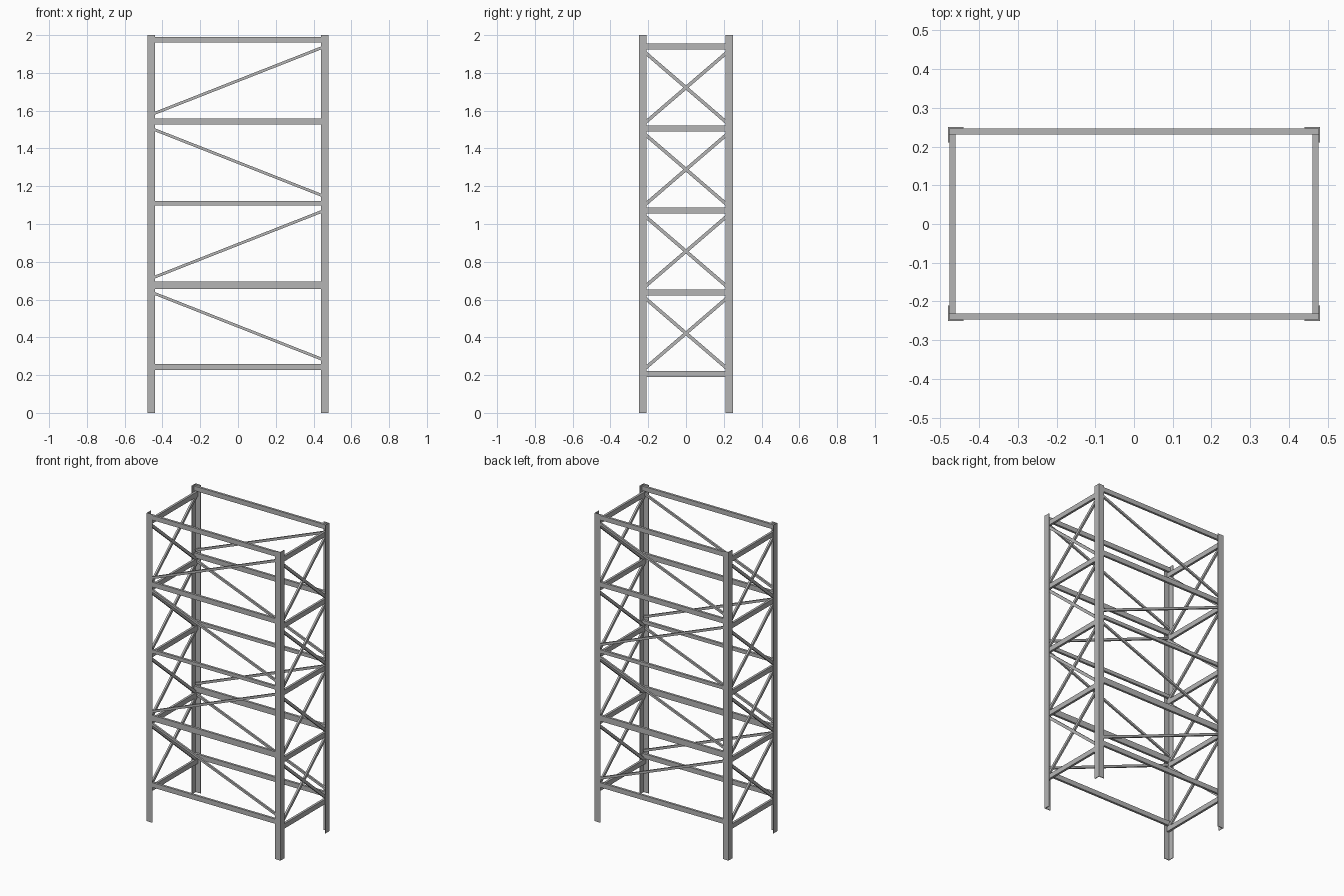
import bpy
import bmesh
from mathutils import Vector, Matrix

cube = bpy.data.objects.get("Cube")
if cube:
    bpy.data.objects.remove(cube, do_unlink=True)

steel = bpy.data.materials.new("grey steel")
steel.use_nodes = True
colour = (0.46, 0.46, 0.46, 1)
steel.diffuse_color = colour
steel.node_tree.nodes["Principled BSDF"].inputs["Base Color"].default_value = colour

HX, HY, TOP = 0.48, 0.25, 2.0      # outer corner of the frame and its height
FLANGE, WALL = 0.04, 0.004         # angle section of the legs
BEAM = 0.015                       # beam depth
PITCH = 0.4335                     # spacing of the levels
RX, RY = HX - WALL - BEAM / 2, HY - WALL - BEAM / 2   # beam centre lines


def finish(name, bm):
    bmesh.ops.recalc_face_normals(bm, faces=bm.faces)
    mesh = bpy.data.meshes.new(name)
    bm.to_mesh(mesh)
    bm.free()
    mesh.materials.append(steel)
    obj = bpy.data.objects.new(name, mesh)
    bpy.context.collection.objects.link(obj)
    return obj


def bar(name, start, end, height, depth, outward):
    """Rectangular bar between two points, its depth along outward."""
    a, b = Vector(start), Vector(end)
    along = (b - a).normalized()
    out = Vector(outward)
    up = out.cross(along)
    rot = Matrix((along, out, up)).transposed().to_4x4()
    size = Matrix.Diagonal(((b - a).length, depth, height, 1))
    bm = bmesh.new()
    bmesh.ops.create_cube(bm, size=1, matrix=Matrix.Translation((a + b) / 2) @ rot @ size)
    return finish(name, bm)


def leg(name, sx, sy):
    """Upright of L section with its corner facing outwards."""
    profile = [(0, 0), (FLANGE, 0), (FLANGE, WALL), (WALL, WALL), (WALL, FLANGE), (0, FLANGE)]
    bm = bmesh.new()
    face = bm.faces.new([bm.verts.new((sx * (HX - x), sy * (HY - y), 0)) for x, y in profile])
    new = bmesh.ops.extrude_face_region(bm, geom=[face])["geom"]
    verts = [v for v in new if isinstance(v, bmesh.types.BMVert)]
    bmesh.ops.translate(bm, verts=verts, vec=(0, 0, TOP))
    return finish(name, bm)


# Four corner legs
for sx, side in ((1, "left"), (-1, "right")):
    for sy, end in ((-1, "front"), (1, "back")):
        leg(f"{end}_{side}_leg", sx, sy)

# Long faces: beams, and one diagonal per bay in a zigzag
beam_heights = [0.031, 0.038, 0.023, 0.032, 0.03]
for sy, end in ((-1, "front"), (1, "back")):
    y, out = sy * RY, (0, sy, 0)
    for i, height in enumerate(beam_heights):
        z = 0.242 + i * PITCH
        bar(f"{end}_beam_{i + 1}", (-HX + WALL, y, z), (HX - WALL, y, z), height, BEAM, out)
        if i < 4:
            mid = z + PITCH / 2
            rise = 0.184 if i % 2 else -0.184
            bar(f"{end}_diagonal_{i + 1}", (-RX, y, mid - rise), (RX, y, mid + rise), 0.015, 0.012, out)

# Short faces: beams, and crossed braces in each bay
for sx, side in ((1, "left"), (-1, "right")):
    x, out = sx * RX, (sx, 0, 0)
    for i in range(5):
        z = 0.205 + i * PITCH
        bar(f"{side}_beam_{i + 1}", (x, -HY + WALL, z), (x, HY - WALL, z), 0.032, BEAM, out)
        if i < 4:
            mid = z + PITCH / 2
            for rise, kind in ((0.205, "rising"), (-0.205, "falling")):
                bar(f"{side}_{kind}_brace_{i + 1}", (x, -RY, mid - rise), (x, RY, mid + rise), 0.018, 0.012, out)
